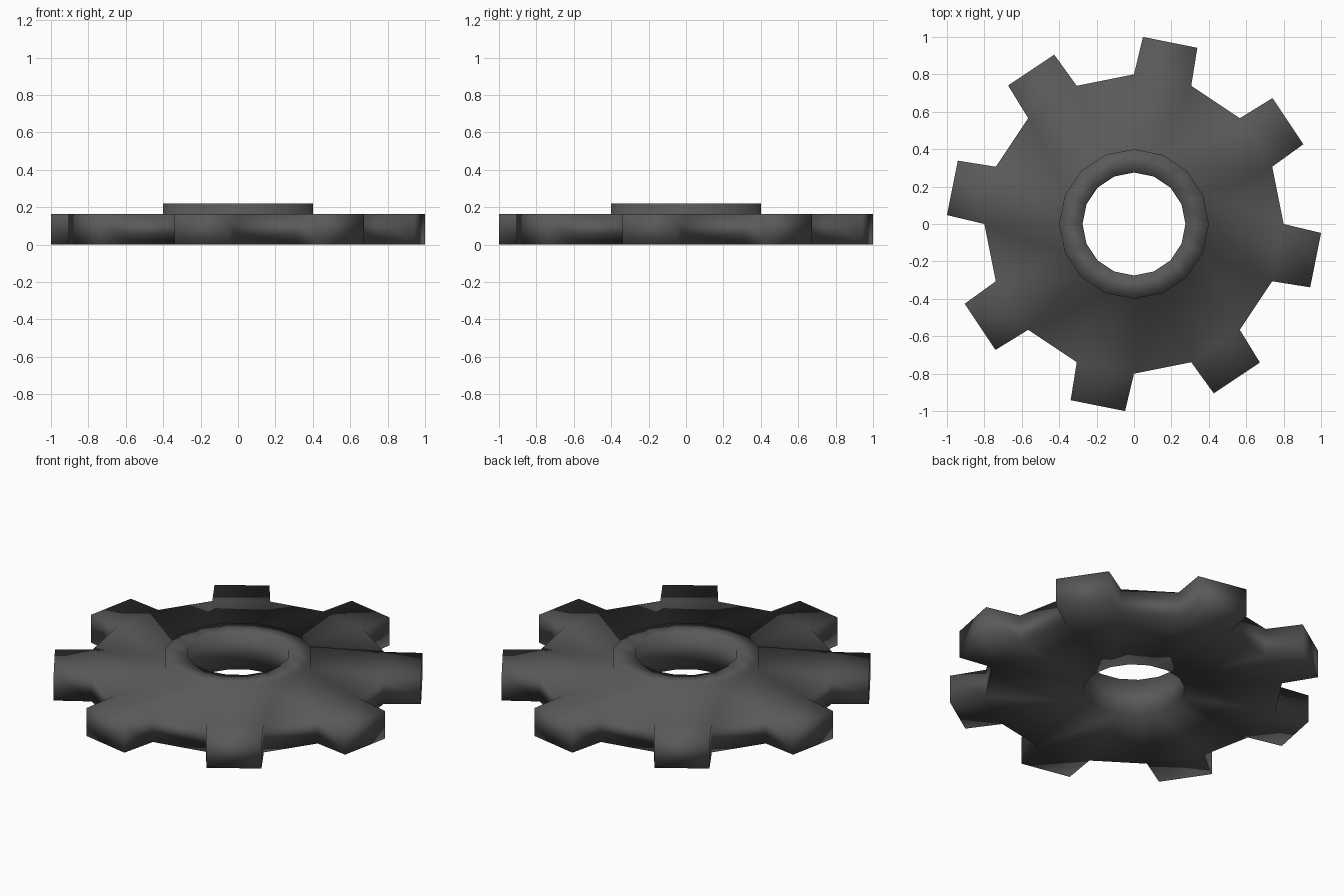
import bpy, bmesh
from math import sin, cos, pi
from mathutils import Vector

if "Cube" in bpy.data.objects:
    bpy.data.objects.remove(bpy.data.objects["Cube"])

SIDES = 16
R_BODY, R_HUB, R_HOLE = 0.80, 0.40, 0.275
H_BODY, H_HUB = 0.165, 0.22
TOOTH_REACH, TOOTH_TAPER = 0.99, 0.95

bm = bmesh.new()


def ring(radius, z):
    return [bm.verts.new((radius * cos(2 * pi * i / SIDES), radius * sin(2 * pi * i / SIDES), z))
            for i in range(SIDES)]


def bridge(a, b):
    return [bm.faces.new((a[i], a[(i + 1) % SIDES], b[(i + 1) % SIDES], b[i]))
            for i in range(SIDES)]


# Closed cross-section swept round: hole, underside, rim, plate top, raised hub
profile = [(R_HOLE, 0), (R_BODY, 0), (R_BODY, H_BODY),
           (R_HUB, H_BODY), (R_HUB, H_HUB), (R_HOLE, H_HUB)]
rings = [ring(r, z) for r, z in profile]
strips = [bridge(rings[k], rings[(k + 1) % len(rings)]) for k in range(len(rings))]
bmesh.ops.recalc_face_normals(bm, faces=bm.faces)

# Eight teeth: every other rim face pulled outward with a slight taper
teeth = [f for i, f in enumerate(strips[1]) if i % 2 == 1]
for face in bmesh.ops.extrude_discrete_faces(bm, faces=[]).get("faces", []) or teeth:
    a = face.calc_center_median()
    out = Vector((a.x, a.y, 0)).normalized()
    side = Vector((-out.y, out.x, 0))
    base = list(face.verts)
    tip = []
    for v in base:
        s = v.co.dot(side) * TOOTH_TAPER
        tip.append(bm.verts.new(out * TOOTH_REACH + side * s + Vector((0, 0, v.co.z))))
    bm.faces.remove(face)
    bm.faces.new(tip)
    for i in range(4):
        j = (i + 1) % 4
        bm.faces.new((base[i], base[j], tip[j], tip[i]))

bmesh.ops.recalc_face_normals(bm, faces=bm.faces)
for f in bm.faces:
    f.smooth = True

mesh = bpy.data.meshes.new("gear")
bm.to_mesh(mesh)
bm.free()
gear = bpy.data.objects.new("gear", mesh)
bpy.context.collection.objects.link(gear)

# Dark grey metal
mat = bpy.data.materials.new("dark_metal")
mat.diffuse_color = (0.1, 0.1, 0.1, 1)
mat.use_nodes = True
mat.node_tree.nodes["Principled BSDF"].inputs["Base Color"].default_value = mat.diffuse_color
mesh.materials.append(mat)
